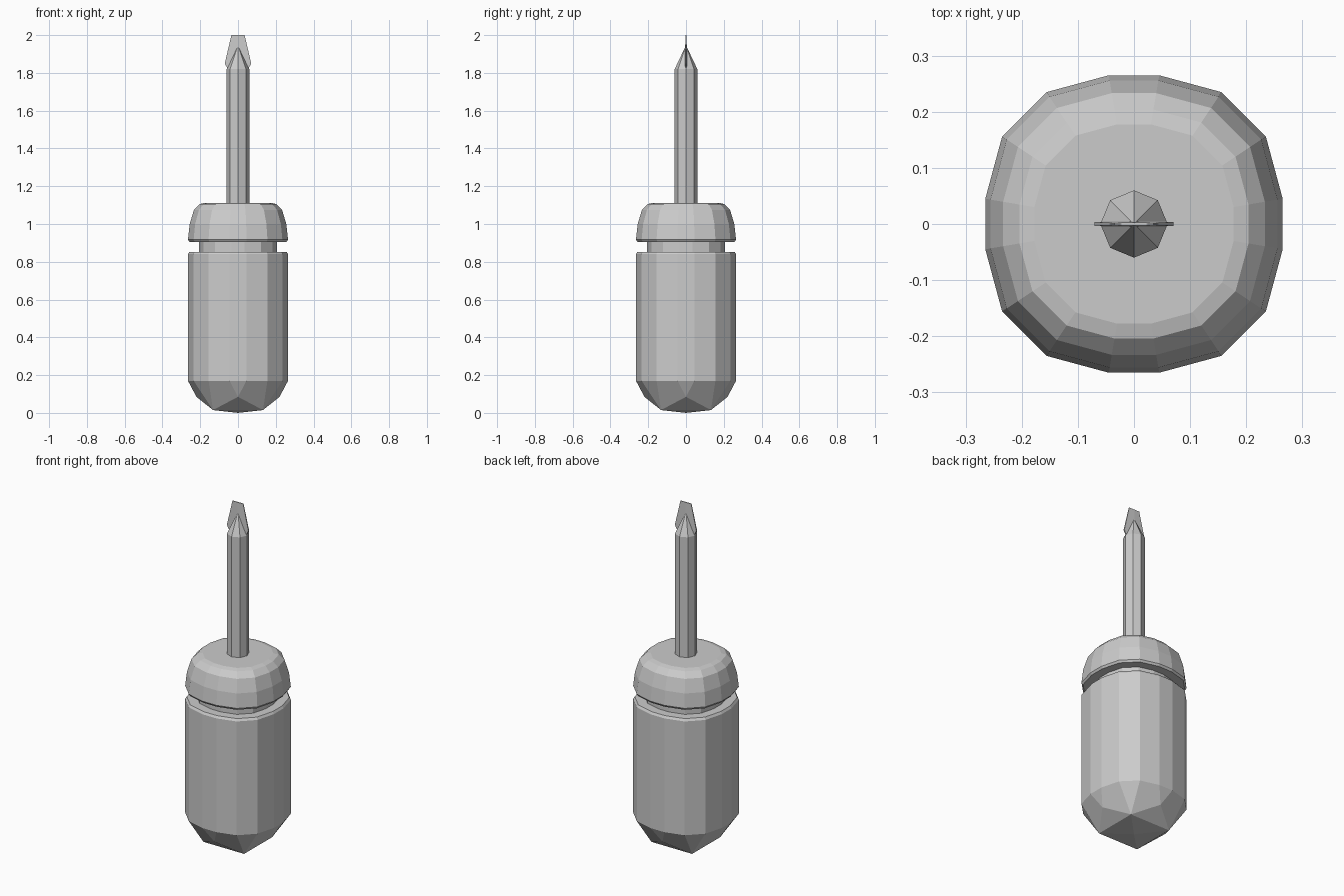
import bpy, bmesh
from math import sin, cos, pi
from mathutils import Matrix

cube = bpy.data.objects.get("Cube")
if cube:
    bpy.data.objects.remove(cube, do_unlink=True)

grey = bpy.data.materials.new("plain grey")
grey.use_nodes = True
colour = (0.6, 0.6, 0.6, 1)
grey.diffuse_color = colour
grey.node_tree.nodes["Principled BSDF"].inputs["Base Color"].default_value = colour


def finish(name, bm):
    """Turn a bmesh into a flat-shaded object."""
    bmesh.ops.recalc_face_normals(bm, faces=bm.faces[:])
    mesh = bpy.data.meshes.new(name)
    bm.to_mesh(mesh)
    bm.free()
    mesh.materials.append(grey)
    obj = bpy.data.objects.new(name, mesh)
    bpy.context.collection.objects.link(obj)
    return obj


def loft(bm, outline, profile):
    """Stack scaled copies of an outline; profile holds (scale, height)."""
    rings = [[bm.verts.new((x * s, y * s, z)) for x, y in outline] for s, z in profile]
    n = len(outline)
    for low, high in zip(rings, rings[1:]):
        for i in range(n):
            j = (i + 1) % n
            bm.faces.new((low[i], low[j], high[j], high[i]))
    return rings


# Sixteen-sided grip outline, one quadrant turned four times
quadrant = [(0.265, 0.045), (0.235, 0.156), (0.156, 0.235), (0.045, 0.265)]
grip = [(x * round(cos(q * pi / 2)) - y * round(sin(q * pi / 2)),
         x * round(sin(q * pi / 2)) + y * round(cos(q * pi / 2)))
        for q in range(4) for x, y in quadrant]

# Handle: straight grip, groove and rounded collar
bm = bmesh.new()
rings = loft(bm, grip, [(1, 0.17), (1, 0.84), (0.97, 0.853), (0.78, 0.853),
                        (0.78, 0.905), (0.97, 0.905), (1, 0.917), (0.965, 1.0),
                        (0.88, 1.075), (0.77, 1.105), (0.67, 1.112)])
bm.faces.new(rings[-1])

# Faceted butt: side points and corner points around a low centre
base = rings[0]
centre = bm.verts.new((0, 0, 0.005))
sides, corners = [], []
for q in range(4):
    a = q * pi / 2
    sides.append(bm.verts.new((0.22 * cos(a), 0.22 * sin(a), 0.085)))
    corners.append(bm.verts.new((0.187 * cos(a + pi / 4), 0.187 * sin(a + pi / 4), 0.015)))
for q in range(4):
    r = [base[(4 * q + k) % 16] for k in range(-1, 4)]
    side, corner, before, after = sides[q], corners[q], corners[q - 1], sides[(q + 1) % 4]
    for face in ((side, r[0], r[1]), (side, r[1], r[2], corner),
                 (corner, r[2], r[3]), (corner, r[3], r[4], after),
                 (side, corner, before), (before, corner, centre)):
        bm.faces.new(face)
finish("handle", bm)

# Eight-sided shaft with a tapered end
octagon = [(cos(i * pi / 4), sin(i * pi / 4)) for i in range(8)]
bm = bmesh.new()
rings = loft(bm, octagon, [(0.06, 1.1), (0.06, 1.82), (0.003, 1.94)])
bm.faces.new(rings[0])
bm.faces.new(rings[-1])
finish("shaft", bm)

# Flat blade: sections of (half width, half thickness, height)
bm = bmesh.new()
sections = [(0.035, 0.006, 1.81), (0.055, 0.006, 1.822), (0.07, 0.006, 1.85), (0.035, 0.003, 2.0)]
previous = None
for w, t, z in sections:
    ring = [bm.verts.new((x, y, z)) for x, y in
            ((-w, -t * 0.6), (0, -t), (w, -t * 0.6), (w, t * 0.6), (0, t), (-w, t * 0.6))]
    if previous:
        for i in range(6):
            j = (i + 1) % 6
            bm.faces.new((previous[i], previous[j], ring[j], ring[i]))
    else:
        bm.faces.new(ring)
    previous = ring
bm.faces.new(previous)
blade = finish("blade_tip", bm)
# Rest the lowest point on the ground
for obj in bpy.context.collection.objects:
    if obj.name == "handle":
        low = min(v.co.z for v in obj.data.vertices)
        for v in obj.data.vertices:
            if v.co.z == low:
                v.co.z = 0
